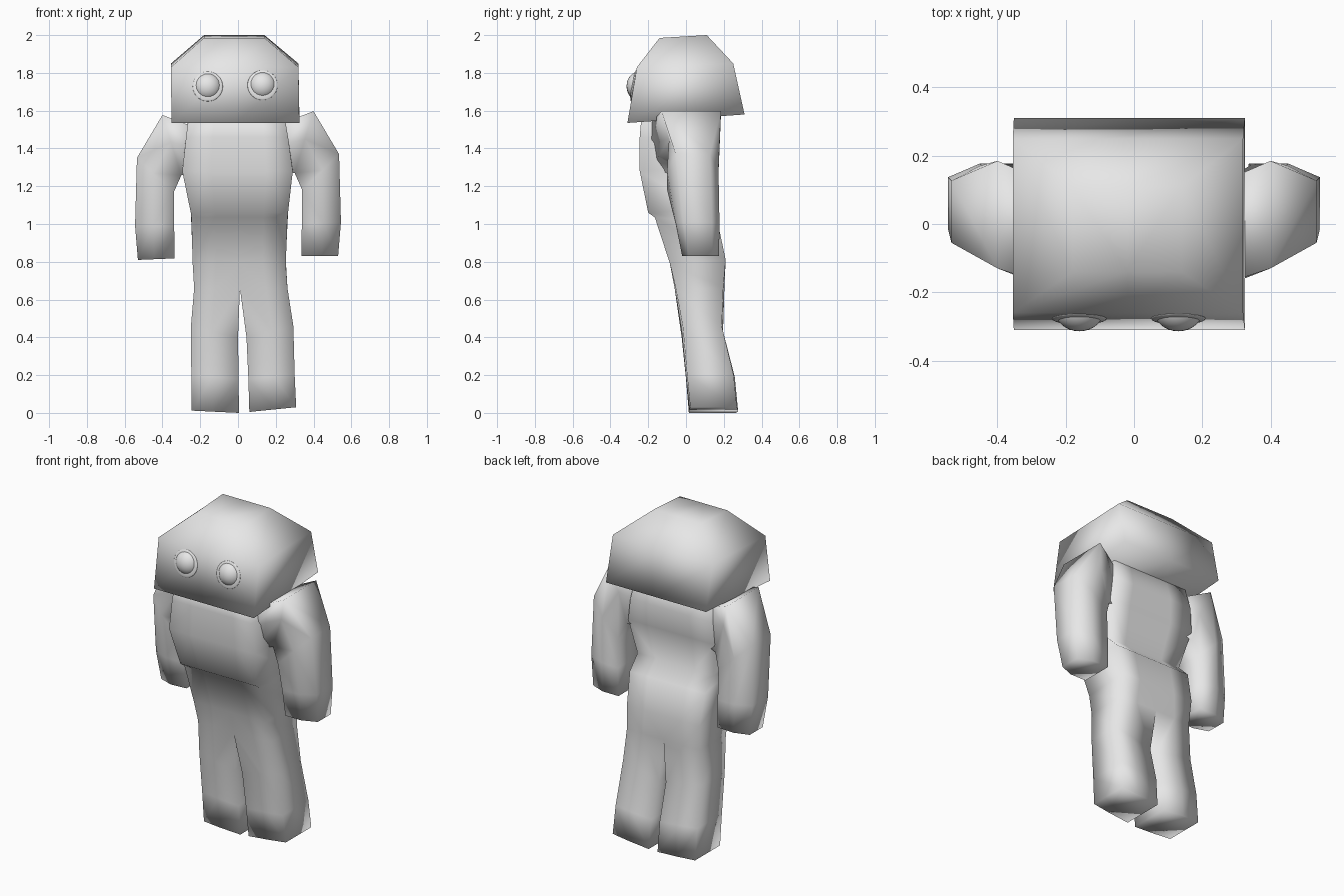
import bpy
import bmesh
import math

if "Cube" in bpy.data.objects:
    bpy.data.objects.remove(bpy.data.objects["Cube"])

grey = bpy.data.materials.new("plain grey")
grey.diffuse_color = (0.8, 0.8, 0.8, 1)
grey.use_nodes = True
grey.node_tree.nodes["Principled BSDF"].inputs["Base Color"].default_value = grey.diffuse_color
MID = 0.01  # x of the seam between the two body halves
CROTCH = 0.66


def loft(name, *strips):
    """Skin each strip of rings, cap the ends, weld halves on the seam."""
    bm = bmesh.new()
    for rings in strips:
        loops = [[bm.verts.new(p) for p in ring] for ring in rings]
        n = len(loops[0])
        for a, b in zip(loops, loops[1:]):
            for i in range(n):
                j = (i + 1) % n
                bm.faces.new((a[i], a[j], b[j], b[i]))
        bm.faces.new(loops[0][::-1])
        bm.faces.new(loops[-1])
    if len(strips) > 1:
        inner = [f for f in bm.faces
                 if all(abs(v.co.x - MID) < 1e-5 and v.co.z > CROTCH - 0.01
                        for v in f.verts)]
        bmesh.ops.delete(bm, geom=inner, context='FACES')
        bmesh.ops.remove_doubles(bm, verts=bm.verts, dist=1e-4)
    bmesh.ops.recalc_face_normals(bm, faces=bm.faces)
    for f in bm.faces:
        f.smooth = True
    me = bpy.data.meshes.new(name)
    bm.to_mesh(me)
    bm.free()
    me.materials.append(grey)
    ob = bpy.data.objects.new(name, me)
    bpy.context.collection.objects.link(ob)
    return ob


def box_ring(x0, x1, y0, y1, z0, z1):
    """Rectangle whose front edge is at height z0 and back edge at z1."""
    xm = (x0 + x1) / 2
    return [(x0, y0, z0), (xm, y0, z0), (x1, y0, z0),
            (x1, y1, z1), (xm, y1, z1), (x0, y1, z1)]


def limb_ring(xi, zi, xo, zo, y0, y1, c=0.05):
    """Cross-section with a square inner side and a chamfered outer side."""
    xm, zm = xi + (xo - xi) * 0.55, zi + (zo - zi) * 0.55
    return [(xi, y0, zi), (xm, y0, zm), (xo, y0 + c, zo),
            (xo, y1 - c, zo), (xm, y1, zm), (xi, y1, zi)]


# Head: wide at the rim, chamfered towards the flat crown
loft("head", [box_ring(*r) for r in [
    (-0.352, 0.325, -0.31, 0.31, 1.535, 1.58),
    (-0.355, 0.32, -0.26, 0.25, 1.83, 1.85),
    (-0.18, 0.14, -0.14, 0.11, 1.985, 2.0)]])

# Eyes, each with a thin rim lying on the sloping face
for side, x, z in (("left", -0.16, 1.728), ("right", 0.13, 1.735)):
    for part, r, depth, y in (("eye", 0.073, 0.064, -0.25),
                              ("eye_rim", 0.08, 0.012, -0.277)):
        bpy.ops.mesh.primitive_uv_sphere_add(
            segments=32, ring_count=16, radius=1, location=(x, y, z),
            rotation=(math.radians(-10), 0, 0))
        ob = bpy.context.object
        ob.name = side + "_" + part
        ob.scale = (r, depth, r)
        bpy.ops.object.shade_smooth()
        ob.data.materials.append(grey)

# Torso halves: left x, right x, front y, back y, front z, back z
torso = [(-0.26, 0.245, -0.235, 0.12, 1.58, 1.60),
         (-0.275, 0.265, -0.245, 0.16, 1.46, 1.44),
         (-0.295, 0.29, -0.245, 0.145, 1.28, 1.30),
         (-0.25, 0.265, -0.20, 0.09, 1.06, 1.08),
         (-0.247, 0.262, -0.165, 0.17, 1.035, 1.0),
         (-0.24, 0.253, -0.085, 0.21, 0.79, 0.81)]

# Legs: inner x, inner z, outer x, outer z, front y, back y
right_leg = [(MID, CROTCH, 0.262, CROTCH, -0.06, 0.203),
             (0.045, 0.40, 0.293, 0.46, -0.023, 0.195),
             (0.055, 0.18, 0.30, 0.20, 0.0, 0.258),
             (0.06, 0.005, 0.308, 0.03, 0.017, 0.275)]
left_leg = [(MID, CROTCH, -0.232, CROTCH, -0.06, 0.203),
            (0.0, 0.40, -0.25, 0.45, -0.023, 0.195),
            (0.003, 0.18, -0.247, 0.20, 0.0, 0.25),
            (0.005, 0.0, -0.245, 0.012, 0.015, 0.268)]

# Torso, hips and legs as one skin, split below the crotch
loft("body",
     [box_ring(MID, t[1], *t[2:]) for t in torso]
     + [limb_ring(*r, c=0.006) for r in right_leg],
     [box_ring(MID, t[0], *t[2:]) for t in torso]
     + [limb_ring(*r, c=0.006) for r in left_leg])

# Arms: the same numbers, then the chamfer of the outer side
arm = [(0.24, 1.28, 0.25, 1.54, -0.19, 0.13, 0.01),
       (0.30, 1.27, 0.40, 1.597, -0.09, 0.145, -0.04),
       (0.34, 1.18, 0.535, 1.37, -0.10, 0.172, 0.045),
       (0.338, 1.0, 0.545, 1.01, -0.055, 0.177, 0.04),
       (0.335, 0.83, 0.53, 0.83, -0.02, 0.175, 0.035)]
loft("right_arm", [limb_ring(*r) for r in arm])
loft("left_arm", [limb_ring(-r[0], r[1] - 0.012, -r[2], r[3] - 0.02, *r[4:])
                  for r in arm])
